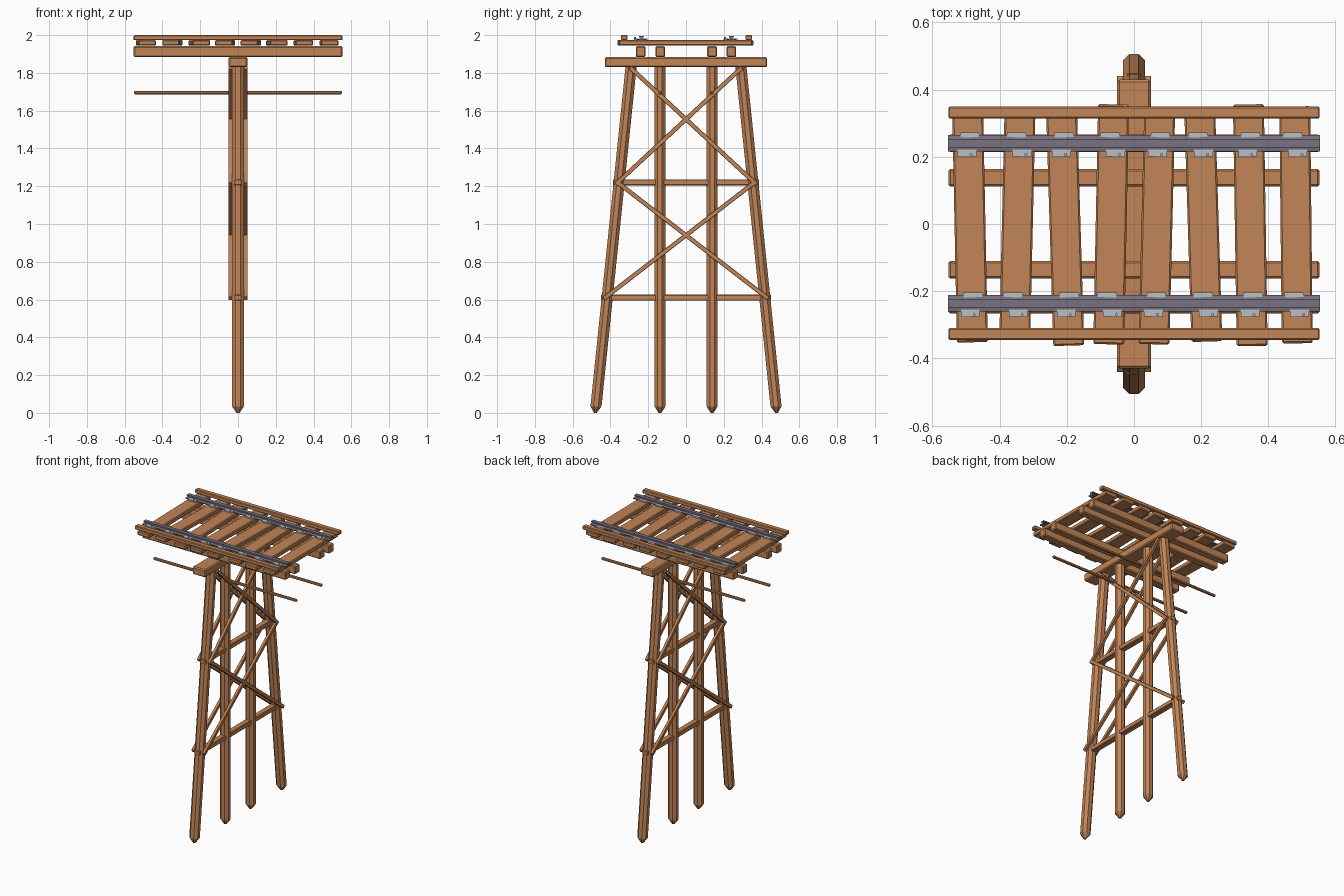
import bpy, bmesh, math
from mathutils import Vector, Matrix

if "Cube" in bpy.data.objects:
    bpy.data.objects.remove(bpy.data.objects["Cube"])


def material(name, rgb):
    m = bpy.data.materials.new(name)
    m.diffuse_color = (*rgb, 1.0)
    m.use_nodes = True
    m.node_tree.nodes["Principled BSDF"].inputs["Base Color"].default_value = m.diffuse_color
    return m


WOOD = material("warm timber", (0.54, 0.235, 0.095))
STEEL = material("rail steel", (0.19, 0.17, 0.215))
PLATE = material("pale metal", (0.50, 0.52, 0.56))


def finish(name, bm, mat, bevel=0.0):
    bmesh.ops.recalc_face_normals(bm, faces=bm.faces)
    me = bpy.data.meshes.new(name)
    bm.to_mesh(me)
    bm.free()
    me.materials.append(mat)
    ob = bpy.data.objects.new(name, me)
    bpy.context.collection.objects.link(ob)
    if bevel:
        b = ob.modifiers.new("worn edges", 'BEVEL')
        b.width = bevel
        b.segments = 1
    return ob


def box(name, center, size, mat=WOOD, bevel=0.0, turn=0.0):
    bm = bmesh.new()
    bmesh.ops.create_cube(bm, size=1.0)
    bmesh.ops.scale(bm, vec=size, verts=bm.verts)
    ob = finish(name, bm, mat, bevel)
    ob.location = center
    ob.rotation_euler.z = turn
    return ob


def beam(name, a, b, width_x, depth, bevel=0.0):
    """Rectangular bar in the y-z plane from a to b."""
    a, b = Vector(a), Vector(b)
    d = b - a
    ob = box(name, (a + b) / 2, (width_x, d.length, depth), WOOD, bevel)
    ob.rotation_euler.x = math.atan2(d.z, d.y)
    return ob


def pile(name, y_foot, y_top, z_top=1.84, half=0.032):
    """Eight-sided post with a tapered foot."""
    bm = bmesh.new()
    r = half / math.cos(math.pi / 8)
    rings = []
    for z, s in ((0.0, 0.25), (0.035, 1.0), (z_top, 1.0)):
        y = y_foot + (y_top - y_foot) * z / z_top
        ring = []
        for i in range(8):
            t = math.pi / 8 + i * math.pi / 4
            ring.append(bm.verts.new((r * s * math.cos(t),
                                      y + 0.92 * r * s * math.sin(t), z)))
        rings.append(ring)
    for lo, hi in zip(rings, rings[1:]):
        for i in range(8):
            j = (i + 1) % 8
            bm.faces.new((lo[i], lo[j], hi[j], hi[i]))
    bm.faces.new(rings[0])
    bm.faces.new(rings[-1])
    return finish(name, bm, WOOD)


# Piles: two upright, two leaning inward
for side, label in ((-1, "front"), (1, "back")):
    pile("inner_pile_" + label, side * 0.138, side * 0.138)
    pile("outer_pile_" + label, side * 0.48, side * 0.29)

# Cap beam and horizontal girts
box("cap_beam", (0, 0, 1.857), (0.10, 0.86, 0.054), WOOD, 0.007)
box("upper_girt", (0, 0, 1.22), (0.042, 0.775, 0.032), WOOD, 0.004)
box("lower_girt", (0, 0, 0.61), (0.042, 0.90, 0.032), WOOD, 0.004)

# Crossed braces on both faces of the bent
for x in (-0.041, 0.041):
    for s in (-1, 1):
        beam("upper_brace", (x, s * 0.295, 1.828), (x, -s * 0.372, 1.21),
             0.02, 0.023, 0.002)
        beam("lower_brace", (x, s * 0.365, 1.222), (x, -s * 0.435, 0.605),
             0.02, 0.023, 0.002)

# Stringers along the deck and slim tie rods through the inner piles
for y in (-0.24, -0.136, 0.138, 0.24):
    box("stringer", (0, y, 1.913), (1.105, 0.052, 0.057), WOOD, 0.006)
for y in (-0.138, 0.138):
    box("long_rod", (0, y, 1.695), (1.10, 0.017, 0.017), WOOD, 0.004)

# Sleepers: centre x, shift between ends, low y, high y
sleepers = [
    (-0.488, 0.013, -0.352, 0.345), (-0.347, -0.015, -0.345, 0.345),
    (-0.205, 0.020, -0.362, 0.348), (-0.068, -0.013, -0.358, 0.356),
    (0.068, -0.016, -0.358, 0.345), (0.206, 0.020, -0.350, 0.348),
    (0.346, 0.010, -0.363, 0.356), (0.482, 0.007, -0.355, 0.350)]
RAILS = (-0.236, 0.24)
for n, (x, shift, lo, hi) in enumerate(sleepers):
    turn = math.atan2(shift, 0.65)
    box("sleeper", (x, (lo + hi) / 2, 1.959), (0.092, hi - lo, 0.030),
        WOOD, 0.005, turn)
    # Rail clips with bolts beside each rail
    for ry in RAILS:
        px = x - ry * shift / 0.65
        off = 0.008 if n % 2 else -0.004
        box("outer_clip", (px + off, ry - 0.029, 1.978), (0.056, 0.022, 0.009),
            PLATE, 0.0, turn * 0.5)
        box("inner_clip", (px - off, ry + 0.025, 1.978), (0.056, 0.014, 0.009),
            PLATE, 0.0, turn * 0.5)
        bm = bmesh.new()
        bmesh.ops.create_cone(bm, cap_ends=True, segments=6, radius1=0.005,
                              radius2=0.005, depth=0.008,
                              matrix=Matrix.Translation((px + off + 0.012, ry - 0.033, 1.985)))
        finish("clip_bolt", bm, PLATE)

# Guard timbers along the deck edges
for y in (-0.327, 0.332):
    box("guard_timber", (0, y, 1.987), (1.105, 0.035, 0.026), WOOD, 0.004)

# Rails: half profile mirrored, then stretched along x
half_profile = [(0.025, 1.973), (0.025, 1.979), (0.006, 1.982),
                (0.006, 1.987), (0.013, 1.989), (0.013, 1.996)]
profile = half_profile + [(-y, z) for y, z in reversed(half_profile)]
for ry in RAILS:
    bm = bmesh.new()
    face = bm.faces.new([bm.verts.new((-0.553, ry + y, z)) for y, z in profile])
    ext = bmesh.ops.extrude_face_region(bm, geom=[face], use_keep_orig=True)
    moved = [v for v in ext["geom"] if isinstance(v, bmesh.types.BMVert)]
    bmesh.ops.translate(bm, vec=(1.106, 0, 0), verts=moved)
    finish("rail", bm, STEEL)
